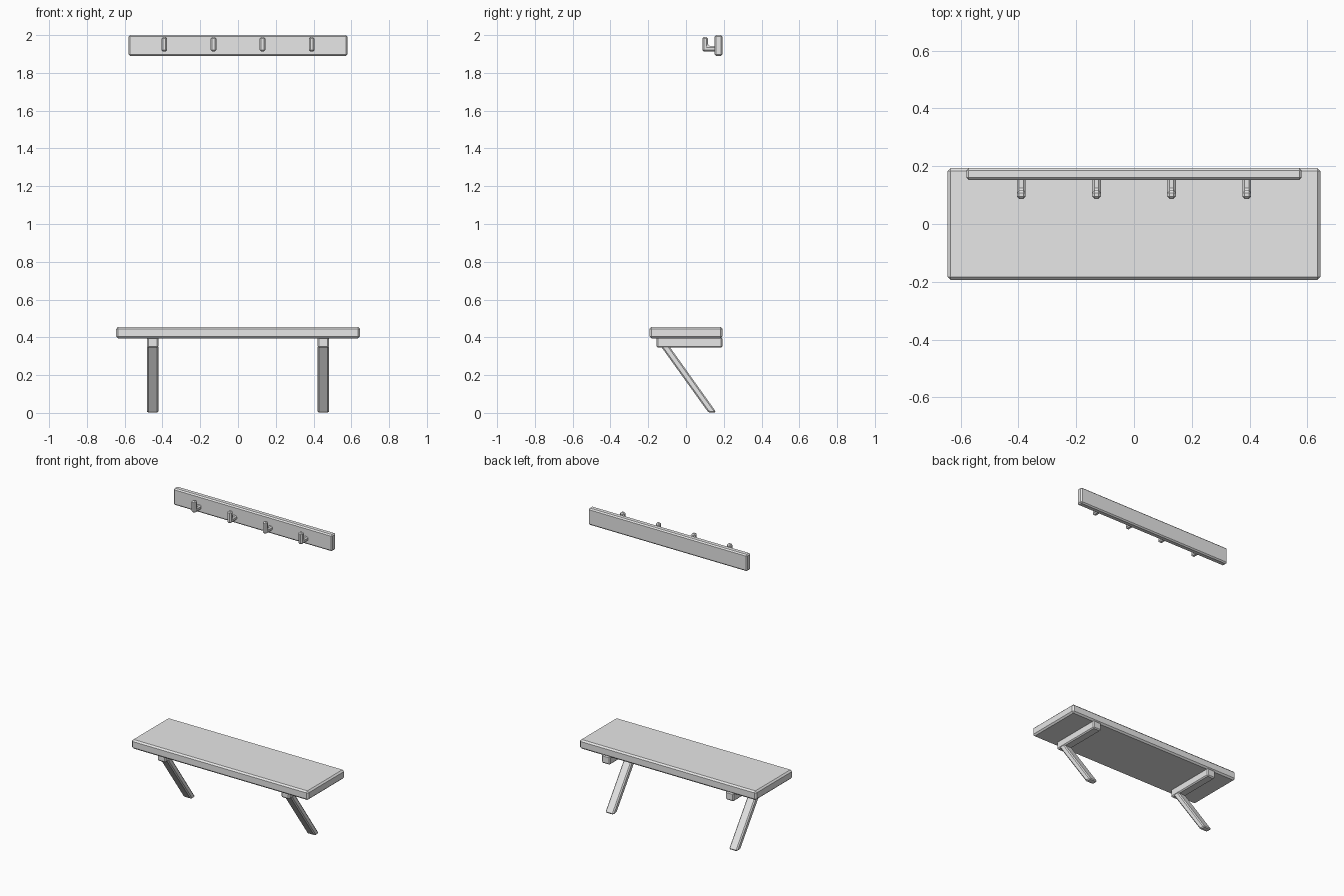
import bpy
import bmesh

cube = bpy.data.objects.get("Cube")
if cube:
    bpy.data.objects.remove(cube)

GREY = (0.8, 0.8, 0.8, 1.0)
grey = bpy.data.materials.new("plain grey")
grey.use_nodes = True
grey.diffuse_color = GREY
for node in grey.node_tree.nodes:
    if node.type == "BSDF_PRINCIPLED":
        node.inputs["Base Color"].default_value = GREY


def prism(name, profile, x, width, bevel):
    """Extrude a (y, z) side profile across x and chamfer its edges."""
    bm = bmesh.new()
    face = bm.faces.new([bm.verts.new((x - width / 2, y, z)) for y, z in profile])
    out = bmesh.ops.extrude_face_region(bm, geom=[face])
    moved = [v for v in out["geom"] if isinstance(v, bmesh.types.BMVert)]
    bmesh.ops.translate(bm, verts=moved, vec=(width, 0, 0))
    bmesh.ops.recalc_face_normals(bm, faces=bm.faces)
    mesh = bpy.data.meshes.new(name)
    bm.to_mesh(mesh)
    bm.free()
    mesh.materials.append(grey)
    obj = bpy.data.objects.new(name, mesh)
    bpy.context.collection.objects.link(obj)
    mod = obj.modifiers.new("chamfer", "BEVEL")
    mod.width = bevel
    mod.segments = 1
    mod.limit_method = "ANGLE"
    return obj


def box(y0, y1, z0, z1):
    return [(y0, z0), (y1, z0), (y1, z1), (y0, z1)]


# Bench seat and wall rail
prism("seat", box(-0.193, 0.193, 0.395, 0.455), 0, 1.29, 0.01)
prism("wall_rail", box(0.152, 0.193, 1.89, 2.0), 0, 1.16, 0.008)

# Bracket beams and slanted legs
for side, x in (("right", -0.452), ("left", 0.452)):
    prism(side + "_beam", box(-0.155, 0.193, 0.345, 0.4), x, 0.06, 0.007)
    leg = [(-0.135, 0.355), (0.115, 0.007), (0.13, 0), (0.16, 0.004), (-0.09, 0.355)]
    prism(side + "_leg", leg, x, 0.06, 0.007)

# Upturned coat hooks
hook = [(0.087, 1.913), (0.16, 1.913), (0.16, 1.943),
        (0.116, 1.943), (0.116, 1.99), (0.087, 1.99)]
for i in range(4):
    prism("hook_%d" % (i + 1), hook, -0.39 + i * 0.26, 0.03, 0.008)
